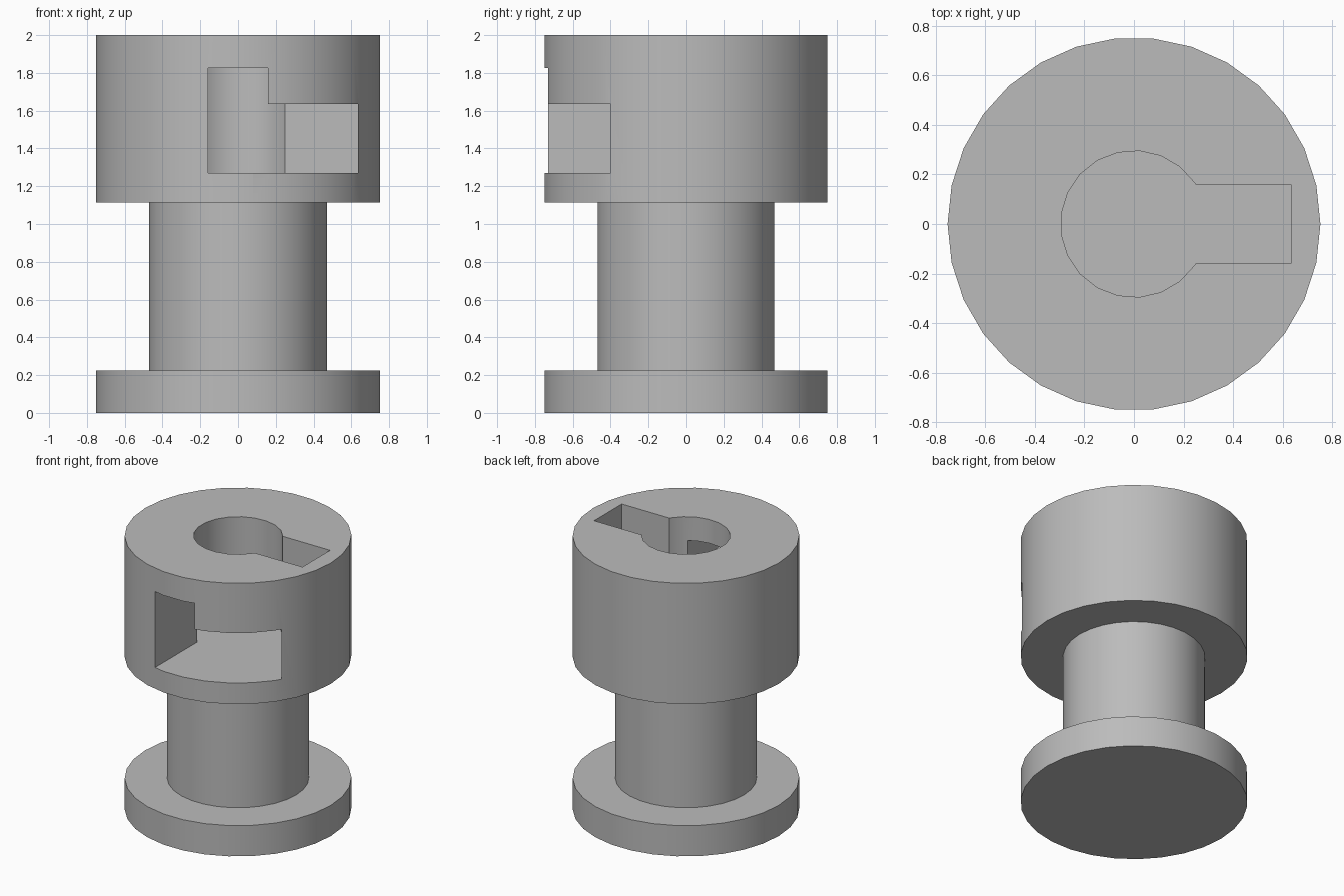
import bpy
import bmesh
from math import cos, sin, tau, radians

default = bpy.data.objects.get("Cube")
if default:
    bpy.data.objects.remove(default, do_unlink=True)

grey = bpy.data.materials.new("plain grey")
colour = (0.5, 0.5, 0.5, 1)
grey.diffuse_color = colour
grey.use_nodes = True
grey.node_tree.nodes["Principled BSDF"].inputs["Base Color"].default_value = colour


def make_object(name, bm):
    bmesh.ops.recalc_face_normals(bm, faces=bm.faces)
    mesh = bpy.data.meshes.new(name)
    bm.to_mesh(mesh)
    bm.free()
    mesh.materials.append(grey)
    obj = bpy.data.objects.new(name, mesh)
    bpy.context.collection.objects.link(obj)
    return obj


def lathe(name, profile, sides):
    """Closed solid turned from (radius, height) points, capped at both ends."""
    bm = bmesh.new()
    rings = [[bm.verts.new((r * cos(tau * i / sides), r * sin(tau * i / sides), z))
              for i in range(sides)] for r, z in profile]
    for low, high in zip(rings, rings[1:]):
        for i in range(sides):
            j = (i + 1) % sides
            bm.faces.new((low[i], low[j], high[j], high[i]))
    bm.faces.new(rings[0])
    bm.faces.new(rings[-1])
    return make_object(name, bm)


def box(name, low, high):
    bm = bmesh.new()
    bmesh.ops.create_cube(bm, size=1)
    for v in bm.verts:
        v.co = [a if c < 0 else b for c, a, b in zip(v.co, low, high)]
    return make_object(name, bm)


FLANGE, SHAFT, BORE = 0.753, 0.471, 0.296
BASE_TOP, HEAD_BOTTOM, TOP = 0.225, 1.115, 2.0
FLOOR, LOCK_TOP, WINDOW_TOP = 1.27, 1.636, 1.826
SLOT, REACH = 0.16, 0.634

# Base flange, shaft and head turned as one piece
spool = lathe("spool_body", [(FLANGE, 0), (FLANGE, BASE_TOP), (SHAFT, BASE_TOP),
                             (SHAFT, HEAD_BOTTOM), (FLANGE, HEAD_BOTTOM), (FLANGE, TOP)], 30)

# Bore, entry slot, turning recess and front window
cutters = [
    lathe("bore_cutter", [(BORE, FLOOR), (BORE, TOP + 0.2)], 21),
    box("entry_slot_cutter", (0, -SLOT, FLOOR), (REACH, SLOT, TOP + 0.2)),
    box("turning_recess_cutter", (-SLOT, -1, FLOOR), (REACH, 0, LOCK_TOP)),
    box("front_window_cutter", (-SLOT, -1, FLOOR), (SLOT, 0, WINDOW_TOP)),
]

bpy.ops.object.select_all(action="DESELECT")
spool.select_set(True)
bpy.context.view_layer.objects.active = spool
for cutter in cutters:
    cutter.hide_render = True
    cut = spool.modifiers.new(cutter.name, "BOOLEAN")
    cut.operation = "DIFFERENCE"
    cut.solver = "EXACT"
    cut.object = cutter
    bpy.ops.object.modifier_apply(modifier=cut.name)
    bpy.data.objects.remove(cutter, do_unlink=True)

bpy.ops.object.shade_smooth_by_angle(angle=radians(30))
